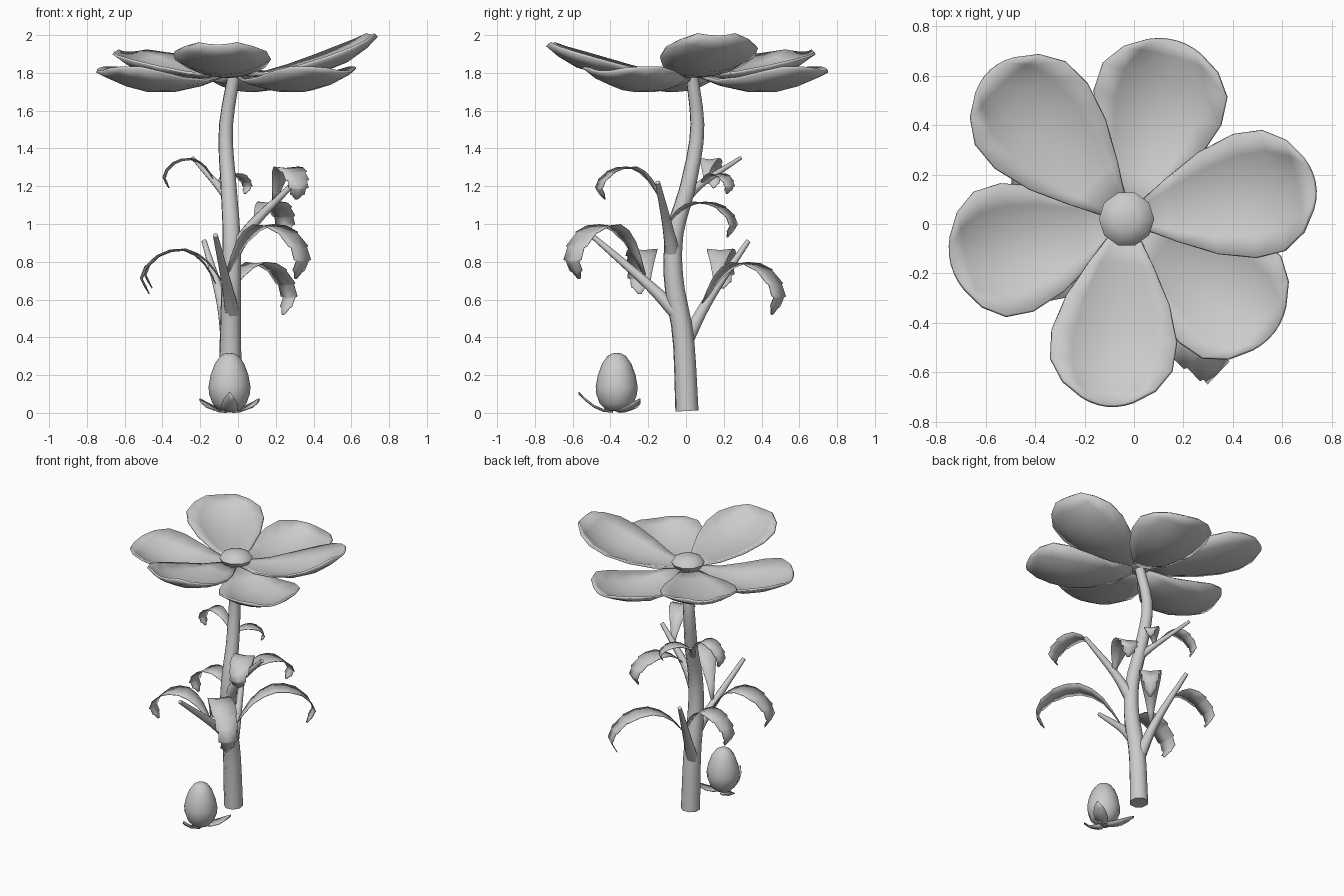
import bpy, bmesh, math
from mathutils import Vector

if "Cube" in bpy.data.objects:
    bpy.data.objects.remove(bpy.data.objects["Cube"])


def finish(name, verts, faces, thick=0.0, angle=50):
    """Make a smooth mesh object, optionally thickened."""
    me = bpy.data.meshes.new(name)
    me.from_pydata([tuple(v) for v in verts], [], faces)
    bm = bmesh.new()
    bm.from_mesh(me)
    bmesh.ops.remove_doubles(bm, verts=bm.verts, dist=1e-5)
    bmesh.ops.recalc_face_normals(bm, faces=bm.faces)
    bm.to_mesh(me)
    bm.free()
    ob = bpy.data.objects.new(name, me)
    bpy.context.collection.objects.link(ob)
    bpy.ops.object.select_all(action='DESELECT')
    ob.select_set(True)
    bpy.context.view_layer.objects.active = ob
    bpy.ops.object.shade_smooth_by_angle(angle=math.radians(angle))
    if thick:
        m = ob.modifiers.new("thickness", 'SOLIDIFY')
        m.thickness = thick
        m.offset = 0
    return ob


def grid_faces(rows, cols):
    return [(i * cols + j, i * cols + j + 1, (i + 1) * cols + j + 1, (i + 1) * cols + j)
            for i in range(rows - 1) for j in range(cols - 1)]


def spline(pts, t):
    """Catmull-Rom point at t in 0..1."""
    p = [Vector(q) for q in pts]
    p = [2 * p[0] - p[1]] + p + [2 * p[-1] - p[-2]]
    n = len(pts) - 1
    i = min(int(t * n), n - 1)
    u = t * n - i
    a, b, c, d = p[i:i + 4]
    return 0.5 * (2 * b + (c - a) * u + (2 * a - 5 * b + 4 * c - d) * u * u
                  + (3 * b - a - 3 * c + d) * u ** 3)


def tube(name, pts, r0, r1, sides=8, steps=12):
    """Tapered round tube along a path, with end caps."""
    verts, faces = [], []
    for i in range(steps + 1):
        t = i / steps
        c = spline(pts, t)
        tan = (spline(pts, min(t + .01, 1)) - spline(pts, max(t - .01, 0))).normalized()
        a = tan.cross(Vector((0.3, 1, 0))).normalized()
        b = tan.cross(a)
        r = r0 + (r1 - r0) * t
        for k in range(sides):
            th = 2 * math.pi * k / sides
            verts.append(c + r * (a * math.cos(th) + b * math.sin(th)))
    for i in range(steps):
        for k in range(sides):
            k2 = (k + 1) % sides
            faces.append((i * sides + k, i * sides + k2, (i + 1) * sides + k2, (i + 1) * sides + k))
    faces += [tuple(range(sides)), tuple(steps * sides + k for k in range(sides))]
    return finish(name, verts, faces)


def lathe(name, prof, cx, cy, sides):
    """Revolve (radius, z) pairs about a vertical axis."""
    verts = [(cx + r * math.cos(2 * math.pi * k / sides), cy + r * math.sin(2 * math.pi * k / sides), z)
             for r, z in prof for k in range(sides + 1)]
    return finish(name, verts, grid_faces(len(prof), sides + 1))


def leaf(name, start, tip, peak, width):
    """Arching strap leaf with a toothed outer half and a curled tip."""
    s, e = Vector(start), Vector(tip)
    run = Vector((e.x - s.x, e.y - s.y, 0))
    side = run.cross(Vector((0, 0, 1))).normalized()
    up, down = peak - s.z, e.z - peak
    prof = [(0, s.z), (.2, s.z + up * .65), (.48, peak), (.8, peak + down * .15),
            (1.0, peak + down * .6), (.91, e.z)]
    path = [Vector((s.x, s.y, 0)) + run * d + Vector((0, 0, z)) for d, z in prof]
    outline = [(0, .12), (.1, .3), (.2, .52), (.3, .75), (.4, .92), (.5, 1), (.6, 1), (.61, .85),
               (.72, .9), (.73, .72), (.83, .76), (.84, .55), (.93, .55), (.94, .38), (1, .12)]
    verts = []
    for t, w in outline:
        c = spline(path, t)
        for v in (-1, 0, 1):
            verts.append(c + side * v * w * width / 2 + Vector((0, 0, .008 * abs(v) * w)))
    return finish(name, verts, grid_faces(len(outline), 3), .004)


CX, CY = -.03, .02


def petal(name, deg, length, heights, lift, cup, wide):
    """Cupped petal: radial rows with a half width and a centre-line height."""
    rs = (.06, .2, .35, .5, .62, .71, .765)
    ws = (.045, .125, .2, .243, .237, .18, .1)
    a = math.radians(deg)
    d, s = Vector((math.cos(a), math.sin(a), 0)), Vector((-math.sin(a), math.cos(a), 0))
    verts, cols = [], 7
    for r, w, z in zip(rs, ws, heights):
        z += lift * (r / .775) ** 3
        for j in range(cols):
            v = 2 * j / (cols - 1) - 1
            bow = .03 * (1 - v * v) * (r / .775) ** 6     # rounds the tip
            verts.append(Vector((CX, CY, z + cup * (v * w / .245) ** 2))
                         + d * (r - .01 + bow) * length + s * v * w * wide)
    return finish(name, verts, grid_faces(len(rs), cols), .014, 60)


# flower head: three upper and three lower petals
HIGH = (1.79, 1.78, 1.783, 1.80, 1.84, 1.90, 1.955)
LOW = (1.785, 1.735, 1.705, 1.705, 1.735, 1.775, 1.805)
for i, (deg, lift, ln) in enumerate([(11, .04, .99), (132.5, -.05, 1.04), (264, -.01, .97)]):
    petal(f"upper_petal_{i}", deg, ln, HIGH, lift, .08, 1.04)
for i, (deg, ln) in enumerate([(74.5, .955), (194.5, .935), (322.5, .96)]):
    petal(f"lower_petal_{i}", deg, ln, LOW, 0, .1, 1.09)
lathe("flower_centre", [(0, 1.775), (.06, 1.78), (.1, 1.80), (.112, 1.825), (.095, 1.85),
                        (.055, 1.87), (0, 1.877)], CX, CY, 10)

# stem and branches
tube("stem", [(-.04, .005, .01), (-.04, -.015, .4), (-.035, -.065, .7), (-.035, -.06, .95),
              (-.05, .01, 1.2), (-.065, .06, 1.5), (-.02, .03, 1.8)], .064, .034, 8, 20)
BRANCHES = {
    "front": [(-.03, -.05, .53), (-.06, -.2, .68), (-.12, -.5, .94)],
    "back": [(-.05, -.01, .36), (-.09, .12, .6), (-.18, .33, .91)],
    "right": [(-.03, -.07, .84), (.08, -.1, 1.0), (.3, -.15, 1.22)],
    "upper": [(-.05, 0, 1.14), (-.12, .09, 1.22), (-.24, .29, 1.35)],
}
for n, pts in BRANCHES.items():
    small = .7 if n == "upper" else 1
    tube(n + "_branch", pts, .042 * small, .014 * small, 8, 8)

# leaves, two on each branch
LEAVES = [
    ("front_leaf_a", (-.06, -.22, .73), (.34, -.6, .71), .99, .17),
    ("front_leaf_b", (-.07, -.2, .67), (-.51, -.25, .63), .86, .16),
    ("back_leaf_a", (-.07, .09, .58), (.27, .49, .52), .79, .15),
    ("back_leaf_b", (-.1, .16, .65), (-.49, .2, .66), .86, .15),
    ("right_leaf_a", (.19, -.12, 1.1), (.32, -.46, 1.13), 1.295, .15),
    ("right_leaf_b", (.09, -.1, 1.0), (.25, .25, .93), 1.11, .15),
    ("upper_leaf_a", (-.12, .1, 1.22), (-.39, .15, 1.19), 1.34, .11),
    ("upper_leaf_b", (-.11, .08, 1.21), (.05, .23, 1.16), 1.26, .1),
]
for l in LEAVES:
    leaf(*l)

# bud with three sepals
BX, BY = -.045, -.367
lathe("bud", [(0, .01), (.055, .013), (.09, .05), (.108, .1), (.111, .14), (.1, .2),
              (.078, .26), (.05, .3), (.024, .315), (0, .317)], BX, BY, 12)
for i, deg in enumerate((-90, 38, 142)):
    a = math.radians(deg)
    d, s = Vector((math.cos(a), math.sin(a), 0)), Vector((-math.sin(a), math.cos(a), 0))
    tipz = .1 if i == 0 else .065
    rows = [(.02, .025, .003), (.07, .042, .008), (.12, .045, .03), (.165, .03, .065), (.2, .002, .1)]
    verts = [Vector((BX, BY, z * tipz / .1 + .01 * abs(v))) + d * r + s * v * w
             for r, w, z in rows for v in (-1, 0, 1)]
    finish(f"sepal_{i}", verts, grid_faces(5, 3), .005)
